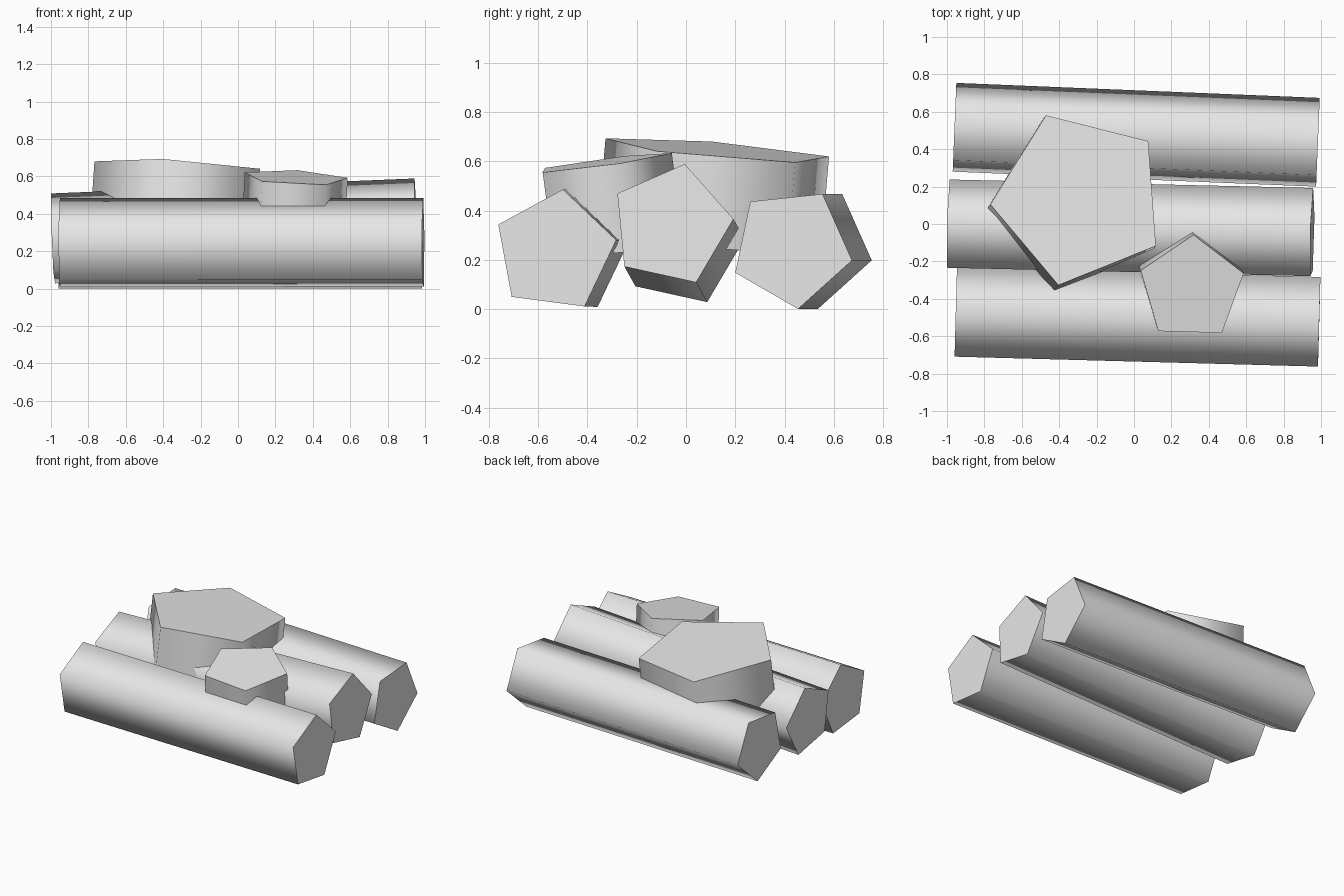
import bpy, bmesh
from math import cos, sin, radians
from mathutils import Vector

cube = bpy.data.objects.get("Cube")
if cube:
    bpy.data.objects.remove(cube, do_unlink=True)

# Single plain grey
grey = bpy.data.materials.new("plain_grey")
grey.use_nodes = True
colour = (0.8, 0.8, 0.8, 1)
grey.diffuse_color = colour
grey.node_tree.nodes["Principled BSDF"].inputs["Base Color"].default_value = colour


def pentagon_prism(name, start, end, radius, angle, side):
    """Five-sided prism from start to end; angle is measured from the side axis."""
    start, end, side = Vector(start), Vector(end), Vector(side)
    axis = (end - start).normalized()
    u = (side - axis * side.dot(axis)).normalized()
    v = axis.cross(u)
    bm = bmesh.new()
    rings = []
    for centre in (start, end):
        ring = []
        for i in range(5):
            a = radians(angle + 72 * i)
            ring.append(bm.verts.new(centre + radius * (u * cos(a) + v * sin(a))))
        rings.append(ring)
    low, high = rings
    bm.faces.new(low[::-1])
    bm.faces.new(high)
    for i in range(5):
        j = (i + 1) % 5
        bm.faces.new((low[i], low[j], high[j], high[i]))
    mesh = bpy.data.meshes.new(name)
    bm.to_mesh(mesh)
    bm.free()
    mesh.materials.append(grey)
    obj = bpy.data.objects.new(name, mesh)
    bpy.context.collection.objects.link(obj)
    # Rounded shading along the sides, crisp end caps
    bpy.ops.object.select_all(action='DESELECT')
    obj.select_set(True)
    bpy.context.view_layer.objects.active = obj
    bpy.ops.object.shade_smooth_by_angle(angle=radians(80))
    return obj


def slab(name, top, normal, radius, angle, thickness):
    """Tilted pentagonal block hanging below the centre of its top face."""
    top = Vector(top)
    bottom = top - Vector(normal).normalized() * thickness
    return pentagon_prism(name, bottom, top, radius, angle, (1, 0, 0))


# Three logs lying side by side
pentagon_prism("front_log", (-0.953, -0.48, 0.232), (0.99, -0.533, 0.234), 0.254, 82.5, (0, 1, 0))
pentagon_prism("middle_log", (-0.99, -0.015, 0.261), (0.953, -0.06, 0.341), 0.254, 77.5, (0, 1, 0))
pentagon_prism("back_log", (-0.96, 0.509, 0.25), (0.983, 0.429, 0.25), 0.251, 60, (0, 1, 0))

# Two tilted slabs resting in the logs
slab("large_slab", (-0.29, 0.137, 0.646), (0.066, 0.086, 1), 0.48, 40.2, 0.375)
slab("small_slab", (0.308, -0.345, 0.595), (0.05, -0.135, 1), 0.29, 16, 0.36)
